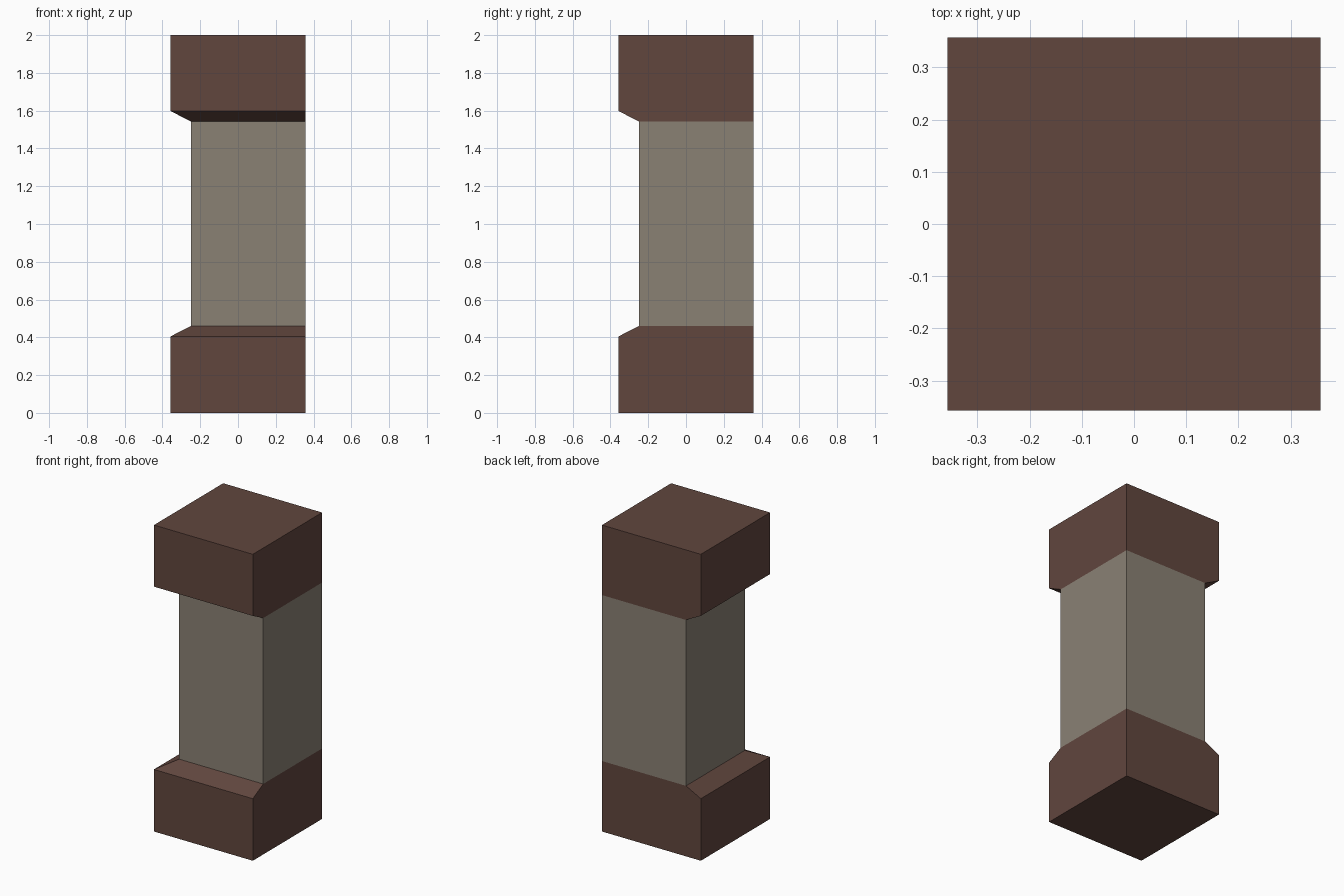
import bpy
import bmesh

if "Cube" in bpy.data.objects:
    bpy.data.objects.remove(bpy.data.objects["Cube"])

OUT = 0.357   # half width of the base and cap
IN = -0.25    # recessed front and left sides of the shaft


def material(name, color):
    m = bpy.data.materials.new(name)
    m.diffuse_color = (*color, 1.0)
    m.use_nodes = True
    m.node_tree.nodes["Principled BSDF"].inputs["Base Color"].default_value = m.diffuse_color
    return m


brown = material("dark brown", (0.119, 0.061, 0.048))
stone = material("grey stone", (0.254, 0.220, 0.175))

# Column section: flush on the right and back, stepped in on the front and left
levels = [(0.0, -OUT), (0.405, -OUT), (0.46, IN),
          (1.543, IN), (1.598, -OUT), (2.0, -OUT)]

bm = bmesh.new()
rings = [[bm.verts.new((x, y, z)) for x, y in
          ((low, low), (OUT, low), (OUT, OUT), (low, OUT))]
         for z, low in levels]

# Walls between the levels; the middle band is the stone shaft
for band, (a, b) in enumerate(zip(rings, rings[1:])):
    for i in range(4):
        j = (i + 1) % 4
        face = bm.faces.new((a[i], a[j], b[j], b[i]))
        face.material_index = 1 if band == 2 else 0

# Bottom and top
bm.faces.new(rings[0][::-1])
bm.faces.new(rings[-1])
bmesh.ops.recalc_face_normals(bm, faces=bm.faces)

mesh = bpy.data.meshes.new("corner_pillar")
bm.to_mesh(mesh)
bm.free()
mesh.materials.append(brown)
mesh.materials.append(stone)
pillar = bpy.data.objects.new("corner_pillar", mesh)
bpy.context.collection.objects.link(pillar)
